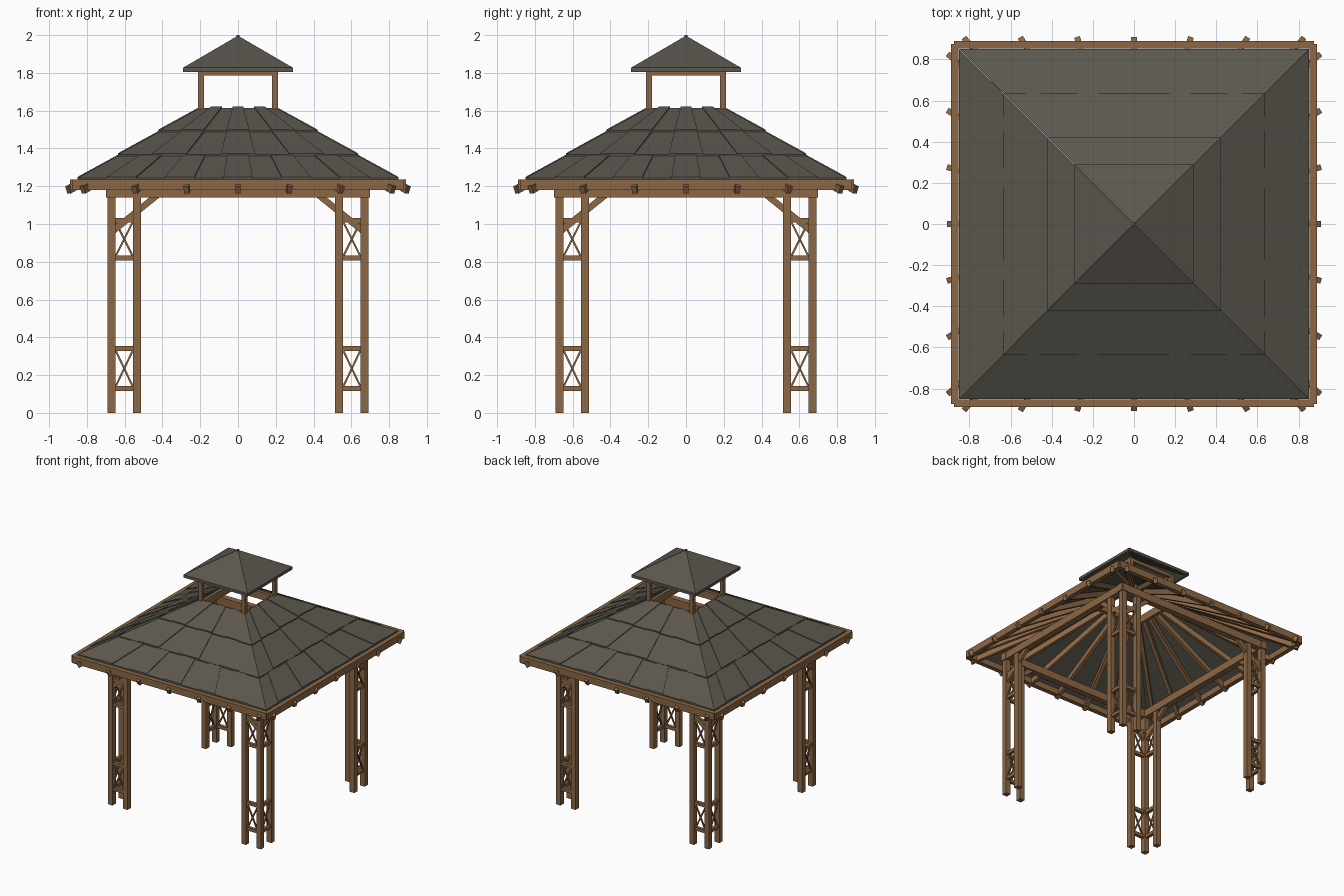
import bpy, bmesh, math
from mathutils import Matrix, Vector

cube = bpy.data.objects.get("Cube")
if cube:
    bpy.data.objects.remove(cube, do_unlink=True)


def material(name, rgb):
    m = bpy.data.materials.new(name)
    m.use_nodes = True
    m.diffuse_color = (*rgb, 1)
    bsdf = m.node_tree.nodes["Principled BSDF"]
    bsdf.inputs["Base Color"].default_value = (*rgb, 1)
    bsdf.inputs["Roughness"].default_value = 0.8
    return m


WOOD = material("brown_wood", (0.265, 0.14, 0.06))
SLATE = material("grey_slate", (0.105, 0.096, 0.076))


def bar(bm, p, q, width, height):
    """Square-cut timber from p to q, kept upright."""
    p, q = Vector(p), Vector(q)
    along = (q - p).normalized()
    ref = Vector((0, 1, 0)) if abs(along.z) > 0.99 else Vector((0, 0, 1))
    side = along.cross(ref).normalized()
    up = side.cross(along)
    rot = Matrix((side, along, up)).transposed().to_4x4()
    size = Matrix.Diagonal((width, (q - p).length, height, 1))
    bmesh.ops.create_cube(bm, size=1, matrix=Matrix.Translation((p + q) / 2) @ rot @ size)


def prism(bm, bottom, top):
    """Closed solid between two loops of equal length."""
    lo = [bm.verts.new(v) for v in bottom]
    hi = [bm.verts.new(v) for v in top]
    bm.faces.new(lo[::-1])
    bm.faces.new(hi)
    n = len(lo)
    for i in range(n):
        j = (i + 1) % n
        bm.faces.new((lo[i], lo[j], hi[j], hi[i]))


def finish(name, bm, mat, four_sides=True):
    """Make the object, turning one side into all four."""
    if four_sides:
        source = bm.verts[:] + bm.edges[:] + bm.faces[:]
        for k in range(1, 4):
            copy = bmesh.ops.duplicate(bm, geom=source)["geom"]
            verts = [g for g in copy if isinstance(g, bmesh.types.BMVert)]
            bmesh.ops.rotate(bm, verts=verts, matrix=Matrix.Rotation(k * math.pi / 2, 3, "Z"))
    bmesh.ops.recalc_face_normals(bm, faces=bm.faces[:])
    mesh = bpy.data.meshes.new(name)
    bm.to_mesh(mesh)
    bm.free()
    mesh.materials.append(mat)
    ob = bpy.data.objects.new(name, mesh)
    bpy.context.collection.objects.link(ob)
    return ob


OUT, IN = 0.67, 0.535          # post centre lines
EAVE, EAVE_Z, SLOPE = 0.85, 1.235, 0.585


def roof_z(r):
    return EAVE_Z + (EAVE - r) * SLOPE


# Corner posts, three to each corner
bm = bmesh.new()
for x in (-OUT, -IN, IN):
    bar(bm, (x, -OUT, 0), (x, -OUT, 1.145), 0.042, 0.042)
finish("posts", bm, WOOD)

# Rails and crossed slats between the posts
rails, slats = bmesh.new(), bmesh.new()
for s in (-1, 1):
    for z0, z1 in ((0.13, 0.34), (0.82, 1.02)):
        for z in (z0, z1):
            bar(rails, (s * IN, -OUT, z), (s * OUT, -OUT, z), 0.026, 0.026)
        for a, b, y in ((IN, OUT, 0.004), (OUT, IN, -0.004)):
            bar(slats, (s * (a + (b - a) * 0.13), y - OUT, z0),
                (s * (b + (a - b) * 0.13), y - OUT, z1), 0.01, 0.01)
finish("post_rails", rails, WOOD)
finish("crossed_slats", slats, WOOD)

# Diagonal braces from the corner posts to the plate
bm = bmesh.new()
for s in (-1, 1):
    bar(bm, (s * 0.66, -OUT, 0.965), (s * 0.425, -OUT, 1.155), 0.026, 0.034)
finish("braces", bm, WOOD)

# Plate beams on top of the posts
bm = bmesh.new()
bar(bm, (-0.7, -OUT, 1.17), (0.7, -OUT, 1.17), 0.05, 0.06)
finish("plate_beams", bm, WOOD)

# Fascia boards round the eaves
bm = bmesh.new()
bar(bm, (-0.875, -0.872, 1.207), (0.875, -0.872, 1.207), 0.036, 0.056)
finish("fascia", bm, WOOD)

# Rafters fanning out from the roof opening
bm = bmesh.new()
for i in range(-3, 4):
    x = i * 0.274
    inner = 0.2 / 0.9
    bar(bm, (x * inner, -0.2, 1.575), (x, -0.9, 1.18), 0.028, 0.04)
finish("rafters", bm, WOOD)

# Three lapped courses of roof panels, alternate panels raised
bm = bmesh.new()
courses = ((0.85, 0.636, 11), (0.636, 0.42, 7), (0.42, 0.2, 7))
for r0, r1, count in courses:
    for i in range(count):
        u0, u1 = (2 * i / count - 1, 2 * (i + 1) / count - 1)
        lift = 0.006 if i % 2 else 0
        plan = ((u0, r0), (u1, r0), (u1, r1), (u0, r1))
        top = [(u * r, -r, roof_z(r) + lift + (0.008 if r == r0 else 0)) for u, r in plan]
        low = [(u * r, -r, roof_z(r) - 0.012) for u, r in plan]
        prism(bm, low, top)
finish("roof_panels", bm, SLATE)

# Timber ring framing the roof opening
bm = bmesh.new()
bar(bm, (-0.205, -0.19, 1.577), (0.205, -0.19, 1.577), 0.026, 0.06)
finish("opening_ring", bm, WOOD)

# Lantern posts and head rails
bm = bmesh.new()
bar(bm, (-0.195, -0.195, 1.55), (-0.195, -0.195, 1.815), 0.031, 0.031)
bar(bm, (-0.195, -0.195, 1.8), (0.195, -0.195, 1.8), 0.024, 0.026)
finish("lantern_frame", bm, WOOD)


# Hollow pyramid cap with a thick rim
def square(r, z):
    return [(-r, -r, z), (r, -r, z), (r, r, z), (-r, r, z)]


bm = bmesh.new()
rings = [[bm.verts.new(v) for v in square(r, z)]
         for r, z in ((0.27, 1.805), (0.29, 1.805), (0.29, 1.828))]
apex, inner_apex = bm.verts.new((0, 0, 1.997)), bm.verts.new((0, 0, 1.965))
for i in range(4):
    j = (i + 1) % 4
    for a, b in zip(rings, rings[1:]):
        bm.faces.new((a[i], a[j], b[j], b[i]))
    bm.faces.new((rings[-1][i], rings[-1][j], apex))
    bm.faces.new((rings[0][j], rings[0][i], inner_apex))
finish("cap_roof", bm, SLATE, False)

# Small block at the peak
bm = bmesh.new()
bar(bm, (0, 0, 1.98), (0, 0, 2.0), 0.016, 0.016)
finish("peak_block", bm, SLATE, False)
